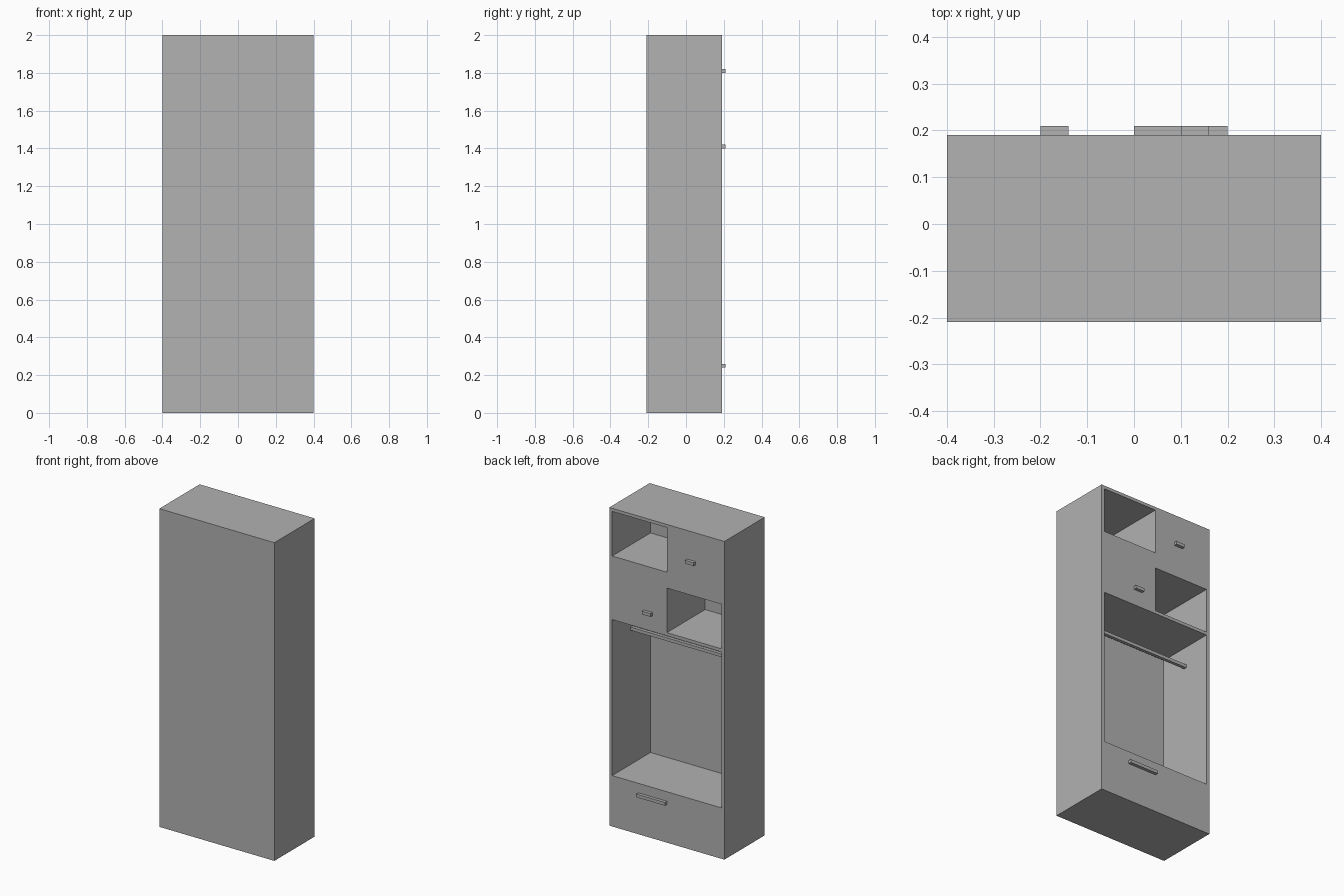
import bpy
import bmesh

cube = bpy.data.objects.get("Cube")
if cube:
    bpy.data.objects.remove(cube, do_unlink=True)

# One flat grey for the whole wardrobe
GREY = (0.445, 0.445, 0.445, 1.0)
grey = bpy.data.materials.new("plain grey")
grey.use_nodes = True
grey.diffuse_color = GREY
grey.node_tree.nodes["Principled BSDF"].inputs["Base Color"].default_value = GREY


def box(name, x, y, z):
    """Add a box spanning the (low, high) ranges on each axis."""
    mesh = bpy.data.meshes.new(name)
    bm = bmesh.new()
    bmesh.ops.create_cube(bm, size=1)
    for v in bm.verts:
        for axis, (low, high) in enumerate((x, y, z)):
            v.co[axis] = high if v.co[axis] > 0 else low
    bm.to_mesh(mesh)
    bm.free()
    mesh.materials.append(grey)
    obj = bpy.data.objects.new(name, mesh)
    bpy.context.collection.objects.link(obj)
    return obj


T = 0.02                      # board thickness
W, H = 0.40, 2.0              # half width and height
SHUT, OPEN = -0.21, 0.19      # closed face and open face
INNER = (-W + T, W - T)
DEPTH = (SHUT + T, OPEN)
FACE = (OPEN - T, OPEN)
INSIDE = (SHUT + T, OPEN - T)

# Outer case
box("right_side", (-W, -W + T), (SHUT, OPEN), (0, H))
box("left_side", (W - T, W), (SHUT, OPEN), (0, H))
box("rear_panel", INNER, (SHUT, SHUT + T), (0, H))
box("top_board", INNER, DEPTH, (H - T, H))
box("bottom_board", INNER, DEPTH, (0, T))

# Shelves between the compartments
box("drawer_shelf", INNER, DEPTH, (0.30, 0.32))
box("hanging_shelf", INNER, DEPTH, (1.30, 1.32))
box("middle_shelf", INNER, DEPTH, (1.60, 1.70))

# Dividers beside the two open cubbies
box("upper_divider", (-T, 0), INSIDE, (1.70, H - T))
box("lower_divider", (0, T), INSIDE, (1.32, 1.60))

# Flush doors and drawer front
box("upper_door", (-W + T, 0), FACE, (1.70, H - T))
box("lower_door", (0, W - T), FACE, (1.32, 1.60))
box("drawer_front", INNER, FACE, (T, 0.30))

# Bar handles
for name, x, z in (("upper_door_handle", (-0.20, -0.14), 1.81),
                   ("lower_door_handle", (0.10, 0.16), 1.41),
                   ("drawer_handle", (0.0, 0.20), 0.25)):
    box(name, x, (OPEN, OPEN + T), (z - T / 2, z + T / 2))

# Hanging rail
box("hanging_rail", INNER, (-0.01, 0.01), (1.165, 1.185))
